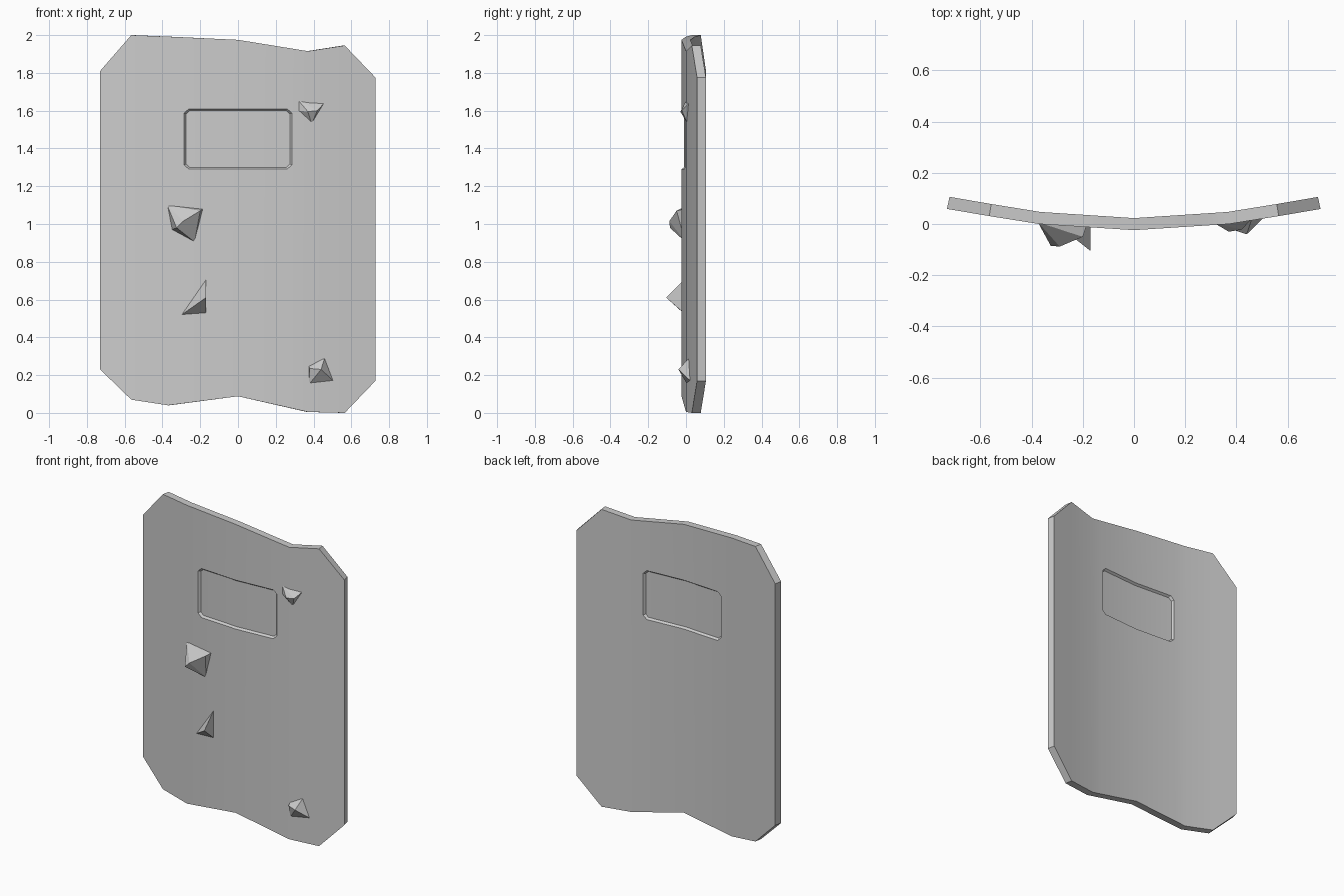
import bpy, bmesh
from mathutils import Vector

if "Cube" in bpy.data.objects:
    bpy.data.objects.remove(bpy.data.objects["Cube"])

THICK = 0.047
PROFILE = [(0, -0.024), (0.37, 0.0), (0.565, 0.031), (0.73, 0.059)]


def front_y(x):
    """Depth of the bowed front surface at x."""
    x = abs(x)
    for (x0, y0), (x1, y1) in zip(PROFILE, PROFILE[1:]):
        if x <= x1 + 1e-6:
            return y0 + (y1 - y0) * (x - x0) / (x1 - x0)
    return PROFILE[-1][1]


def finish(bm, name):
    bmesh.ops.recalc_face_normals(bm, faces=bm.faces[:])
    me = bpy.data.meshes.new(name)
    bm.to_mesh(me)
    bm.free()
    ob = bpy.data.objects.new(name, me)
    bpy.context.collection.objects.link(ob)
    return ob


def lerp_edge(pts, x):
    for (x0, z0), (x1, z1) in zip(pts, pts[1:]):
        if x <= x1 + 1e-6:
            return z0 + (z1 - z0) * (x - x0) / (x1 - x0)


# Shield plate: ragged top and bottom edges, cut into vertical strips
TOP = [(-0.73, 1.81), (-0.565, 2.0), (-0.37, 1.992), (0, 1.975),
       (0.37, 1.915), (0.565, 1.945), (0.728, 1.775)]
BOTTOM = [(-0.73, 0.23), (-0.565, 0.07), (-0.37, 0.04), (0, 0.088),
          (0.37, 0.005), (0.565, 0.0), (0.728, 0.17)]
WINDOW = {-0.285: (1.313, 1.587), -0.26: (1.29, 1.61), 0: (1.29, 1.61),
          0.26: (1.29, 1.61), 0.285: (1.313, 1.587)}

bm = bmesh.new()
cols = []
for x in sorted({p[0] for p in TOP} | set(WINDOW)):
    zs = [lerp_edge(BOTTOM, x), *WINDOW.get(x, ()), lerp_edge(TOP, x)]
    cols.append([bm.verts.new((x, front_y(x), z)) for z in zs])
for a, b in zip(cols, cols[1:]):
    if len(a) == len(b) == 4:
        for i in range(3):
            bm.faces.new((a[i], b[i], b[i + 1], a[i + 1]))
    else:
        bm.faces.new(a[:1] + b + a[:0:-1])

# Thickness
ext = bmesh.ops.extrude_face_region(bm, geom=bm.faces[:], use_keep_orig=True)
for v in ext["geom"]:
    if isinstance(v, bmesh.types.BMVert):
        v.co += Vector((-0.01 * v.co.x / 0.73, THICK, 0))
bmesh.ops.recalc_face_normals(bm, faces=bm.faces[:])

# Viewing window recessed into both sides
for sign in (-1, 1):
    pane = [f for f in bm.faces if f.normal.y * sign > 0.8
            and abs(f.calc_center_median().x) < 0.28
            and 1.3 < f.calc_center_median().z < 1.6]
    bmesh.ops.inset_region(bm, faces=pane, thickness=0.01, depth=-0.014,
                           use_even_offset=True)
shield = finish(bm, "shield_plate")
bpy.context.view_layer.objects.active = shield
shield.select_set(True)
bpy.ops.object.shade_smooth_by_angle(angle=0.5)

# Faceted spikes: base corners sunk in the plate, tips standing proud
SPIKES = {
    "spike_upper_right": ([(0.315, 1.66), (0.46, 1.645), (0.39, 1.53), (0.315, 1.60)],
                          [(0.37, -0.03, 1.595), (0.42, -0.022, 1.6)]),
    "spike_middle_left": ([(-0.375, 1.10), (-0.185, 1.08), (-0.23, 0.905), (-0.35, 0.97)],
                          [(-0.325, -0.085, 0.98), (-0.29, -0.088, 1.015),
                           (-0.2, -0.05, 1.07)]),
    "spike_lower_left": ([(-0.17, 0.71), (-0.305, 0.515), (-0.17, 0.525)],
                         [(-0.17, -0.105, 0.61)]),
    "spike_bottom_right": ([(0.375, 0.25), (0.46, 0.295), (0.51, 0.165), (0.375, 0.15)],
                           [(0.44, -0.04, 0.23), (0.38, -0.02, 0.235)]),
}
for name, (base, tips) in SPIKES.items():
    bm = bmesh.new()
    for x, z in base:
        bm.verts.new((x, front_y(x) + 0.006, z))
    for t in tips:
        bm.verts.new(t)
    bmesh.ops.convex_hull(bm, input=bm.verts[:])
    bmesh.ops.delete(bm, geom=[v for v in bm.verts if not v.link_faces], context="VERTS")
    finish(bm, name)
